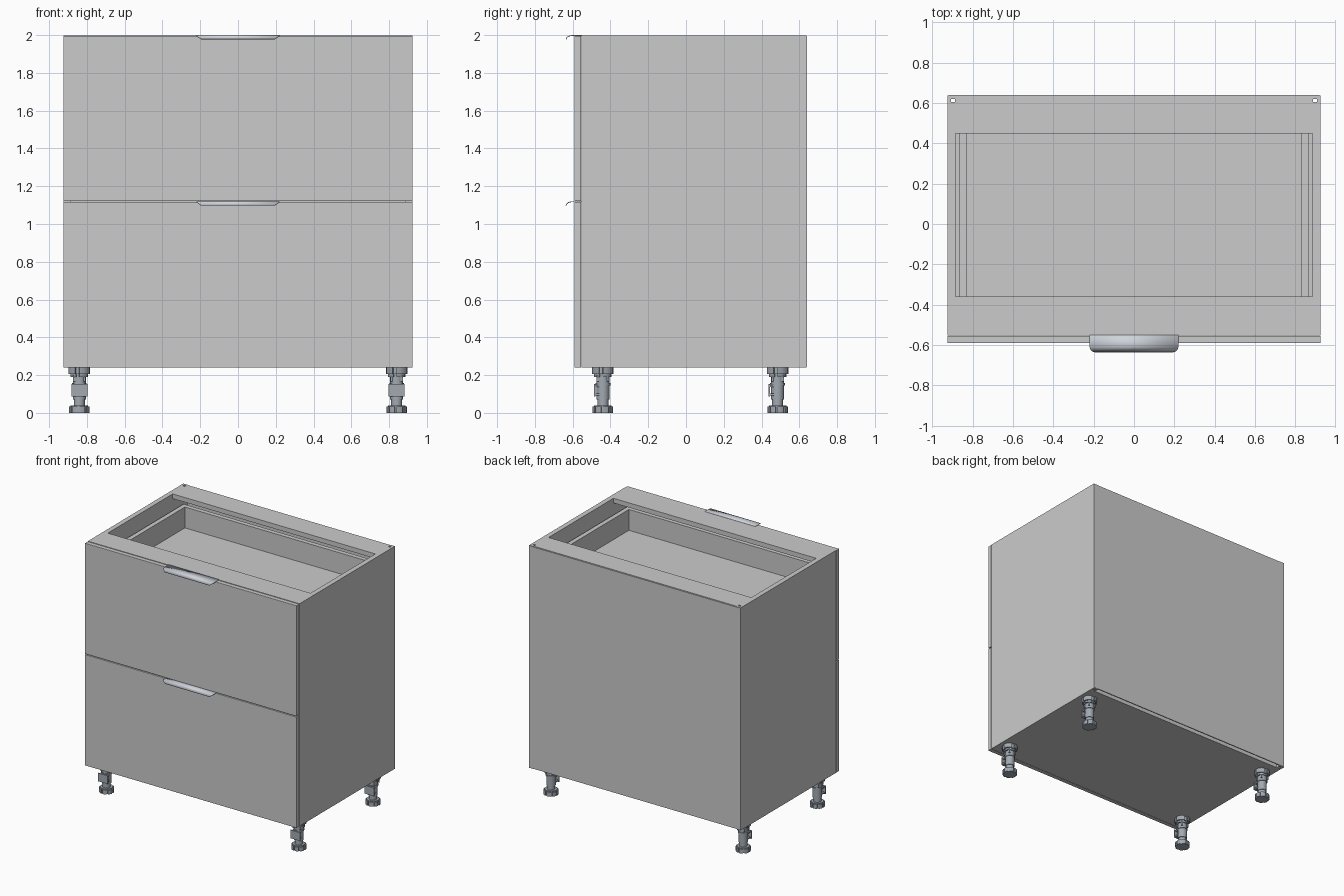
import bpy, bmesh
from math import sin, cos, pi
from mathutils import Matrix, Vector

if "Cube" in bpy.data.objects:
    bpy.data.objects.remove(bpy.data.objects["Cube"])


def material(name, rgb):
    m = bpy.data.materials.new(name)
    m.diffuse_color = (*rgb, 1)
    m.use_nodes = True
    m.node_tree.nodes["Principled BSDF"].inputs["Base Color"].default_value = m.diffuse_color
    return m


STEEL = material("brushed_steel", (0.62, 0.66, 0.71))
PLASTIC = material("leg_plastic", (0.36, 0.40, 0.44))


def add_box(bm, x0, x1, y0, y1, z0, z1):
    mat = Matrix.Translation(((x0 + x1) / 2, (y0 + y1) / 2, (z0 + z1) / 2))
    mat = mat @ Matrix.Diagonal((x1 - x0, y1 - y0, z1 - z0, 1))
    bmesh.ops.create_cube(bm, size=1, matrix=mat)


def extrude(bm, pts, z0, z1):
    """Closed xy outline extruded from z0 to z1."""
    face = bm.faces.new([bm.verts.new((x, y, z0)) for x, y in pts])
    geo = bmesh.ops.extrude_face_region(bm, geom=[face])["geom"]
    verts = [g for g in geo if isinstance(g, bmesh.types.BMVert)]
    bmesh.ops.translate(bm, verts=verts, vec=(0, 0, z1 - z0))


def finish(bm, name, mat=None, smooth=False, bevel=0):
    bmesh.ops.recalc_face_normals(bm, faces=bm.faces[:])
    me = bpy.data.meshes.new(name)
    bm.to_mesh(me)
    bm.free()
    ob = bpy.data.objects.new(name, me)
    bpy.context.collection.objects.link(ob)
    if mat:
        me.materials.append(mat)
    if bevel:
        mod = ob.modifiers.new("edge", "BEVEL")
        mod.width, mod.segments = bevel, 2
    if smooth:
        bpy.ops.object.select_all(action="DESELECT")
        ob.select_set(True)
        bpy.context.view_layer.objects.active = ob
        bpy.ops.object.shade_smooth_by_angle(angle=0.6)
    return ob


def panel(name, *dims, bevel=0):
    bm = bmesh.new()
    add_box(bm, *dims)
    return finish(bm, name, bevel=bevel)


def circle(r, n=32):
    return [(r * cos(2 * pi * i / n), r * sin(2 * pi * i / n)) for i in range(n)]


# Side panels, with the slot for the back panel running top to bottom
W, IN = 0.925, 0.886
for s, side in ((-1, "left"), (1, "right")):
    xa, xb = sorted((s * IN, s * W))
    ob = panel(side + "_side", xa, xb, -0.553, 0.638, 0.24, 1.998)
    ca, cb = sorted((s * 0.888, s * 0.907))
    cutter = panel(side + "_slot_cutter", ca, cb, 0.606, 0.619, 0.1, 2.1)
    cutter.hide_render = True
    cutter.hide_set(True)
    mod = ob.modifiers.new("slot", "BOOLEAN")
    mod.operation, mod.object, mod.solver = "DIFFERENCE", cutter, "EXACT"

# Bottom, top rails and back
panel("bottom_panel", -IN, IN, -0.553, 0.60, 0.24, 0.277)
panel("front_top_rail", -IN, IN, -0.553, -0.36, 1.961, 1.998)
panel("back_top_rail", -IN, IN, 0.45, 0.632, 1.961, 1.998)
panel("back_panel", -0.92, 0.92, 0.632, 0.64, 0.243, 1.995)

# Two drawers: front, box and pull
for name, z0, z1 in (("lower", 0.24, 1.116), ("upper", 1.122, 1.996)):
    panel(name + "_drawer_front", -W, W, -0.59, -0.556, z0, z1, bevel=0.002)

    top, base = z1 - 0.115, z1 - 0.30
    x, t, ya, yb = 0.867, 0.036, -0.51, 0.56
    bm = bmesh.new()
    for s in (-1, 1):
        xa, xb = sorted((s * x, s * (x - t)))
        add_box(bm, xa, xb, ya, yb, base, top)
    add_box(bm, t - x, x - t, ya, ya + t, base, top)
    add_box(bm, t - x, x - t, yb - t, yb, base, top)
    add_box(bm, t - x, x - t, ya + t, yb - t, base, base + 0.02)
    finish(bm, name + "_drawer_box")

    # Bent sheet pull: flat tab curling down over the front, narrowing at the lip
    zt = z1 + 0.002
    profile = [(-0.55, 0, 0.22), (-0.595, 0, 0.22), (-0.612, -0.001, 0.22),
               (-0.622, -0.004, 0.216), (-0.629, -0.009, 0.210),
               (-0.633, -0.014, 0.203), (-0.635, -0.02, 0.195)]
    bm = bmesh.new()
    rows = [[bm.verts.new((s * w, y, zt + z)) for s in (-1, 1)] for y, z, w in profile]
    for a, b in zip(rows, rows[1:]):
        bm.faces.new((a[0], a[1], b[1], b[0]))
    pull = finish(bm, name + "_drawer_pull", STEEL, smooth=True)
    mod = pull.modifiers.new("thickness", "SOLIDIFY")
    mod.thickness, mod.offset = 0.004, 0

# Adjustable leg: notched foot, stem, tube, clip and notched mounting collar
def notched(r, depth, n):
    pts = []
    for i in range(n):
        for f, d in ((0.0, 0), (0.25, 0), (0.5, 0), (0.75, 0), (0.76, depth), (0.99, depth)):
            a = 2 * pi * (i + f) / n
            pts.append(((r - d) * cos(a), (r - d) * sin(a)))
    return pts


bm = bmesh.new()
extrude(bm, notched(0.054, 0.008, 8), 0, 0.034)
extrude(bm, circle(0.046), 0.034, 0.04)
extrude(bm, circle(0.029), 0.04, 0.085)
extrude(bm, circle(0.034), 0.07, 0.20)
extrude(bm, circle(0.039), 0.145, 0.157)
extrude(bm, notched(0.046, 0.008, 4), 0.19, 0.205)
extrude(bm, notched(0.057, 0.010, 4), 0.205, 0.24)
add_box(bm, -0.042, 0.042, -0.047, -0.040, 0.087, 0.152)
for z in (0.092, 0.137):
    add_box(bm, -0.036, 0.036, -0.041, -0.012, z, z + 0.011)
for i in range(4):
    a = pi / 4 + i * pi / 2
    add_box(bm, 0.038 * cos(a) - 0.006, 0.038 * cos(a) + 0.006,
            0.038 * sin(a) - 0.006, 0.038 * sin(a) + 0.006, 0.165, 0.20)
leg = finish(bm, "front_left_leg", PLASTIC, smooth=True)
leg.location = (-0.84, -0.44, 0)
for name, x, y in (("front_right_leg", 0.84, -0.44), ("back_left_leg", -0.84, 0.485),
                   ("back_right_leg", 0.84, 0.485)):
    ob = leg.copy()
    ob.name = name
    ob.location = Vector((x, y, 0))
    bpy.context.collection.objects.link(ob)
